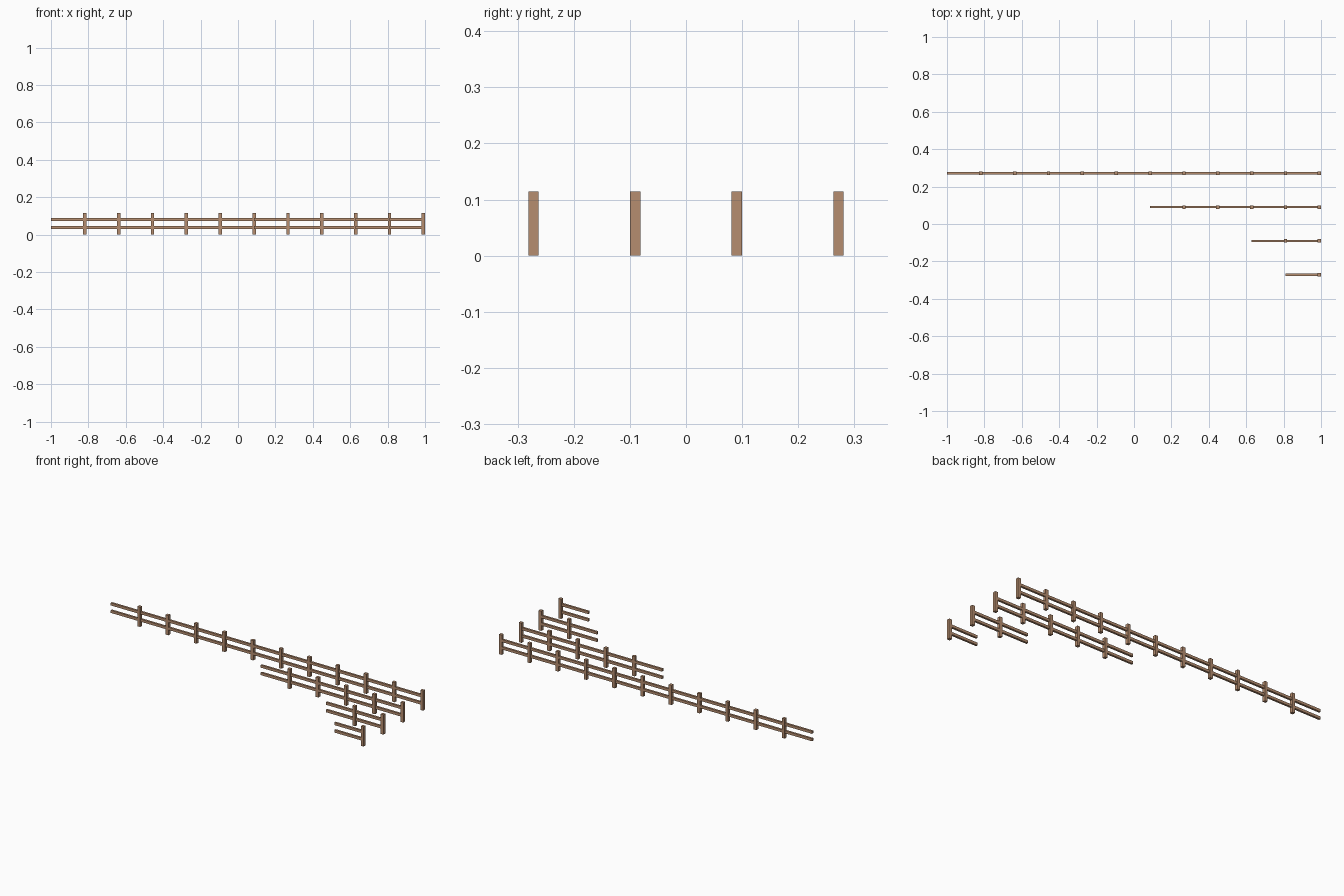
import bpy

if "Cube" in bpy.data.objects:
    bpy.data.objects.remove(bpy.data.objects["Cube"])

STEP = 0.181          # post spacing, also spacing between rows
POST = 0.018          # square post width
HEIGHT = 0.114
X_END = 1 - POST / 2  # centre of the last post in every row
RAIL_Y, RAIL_Z = 0.012, 0.015

wood = bpy.data.materials.new("wood")
wood.diffuse_color = (0.47, 0.27, 0.16, 1)
wood.use_nodes = True
wood.node_tree.nodes["Principled BSDF"].inputs["Base Color"].default_value = wood.diffuse_color


def box(name, center, size):
    bpy.ops.mesh.primitive_cube_add(size=1, location=center)
    ob = bpy.context.object
    ob.name = name
    ob.scale = size
    bpy.ops.object.transform_apply(location=False, rotation=False, scale=True)
    ob.data.materials.append(wood)
    return ob


# Four fence rows, from back to front, each a number of repeated sections
for row, sections in enumerate((11, 5, 2, 1)):
    y = (1.5 - row) * STEP

    # Posts at the right end of each section
    for i in range(sections):
        box(f"fence_{row + 1}_post_{i + 1}",
            (X_END - i * STEP, y, HEIGHT / 2), (POST, POST, HEIGHT))

    # Lower and upper rails, running one section past the last post
    length = sections * STEP
    for label, z in (("lower", 0.037), ("upper", 0.080)):
        box(f"fence_{row + 1}_{label}_rail",
            (X_END - length / 2, y, z), (length, RAIL_Y, RAIL_Z))
